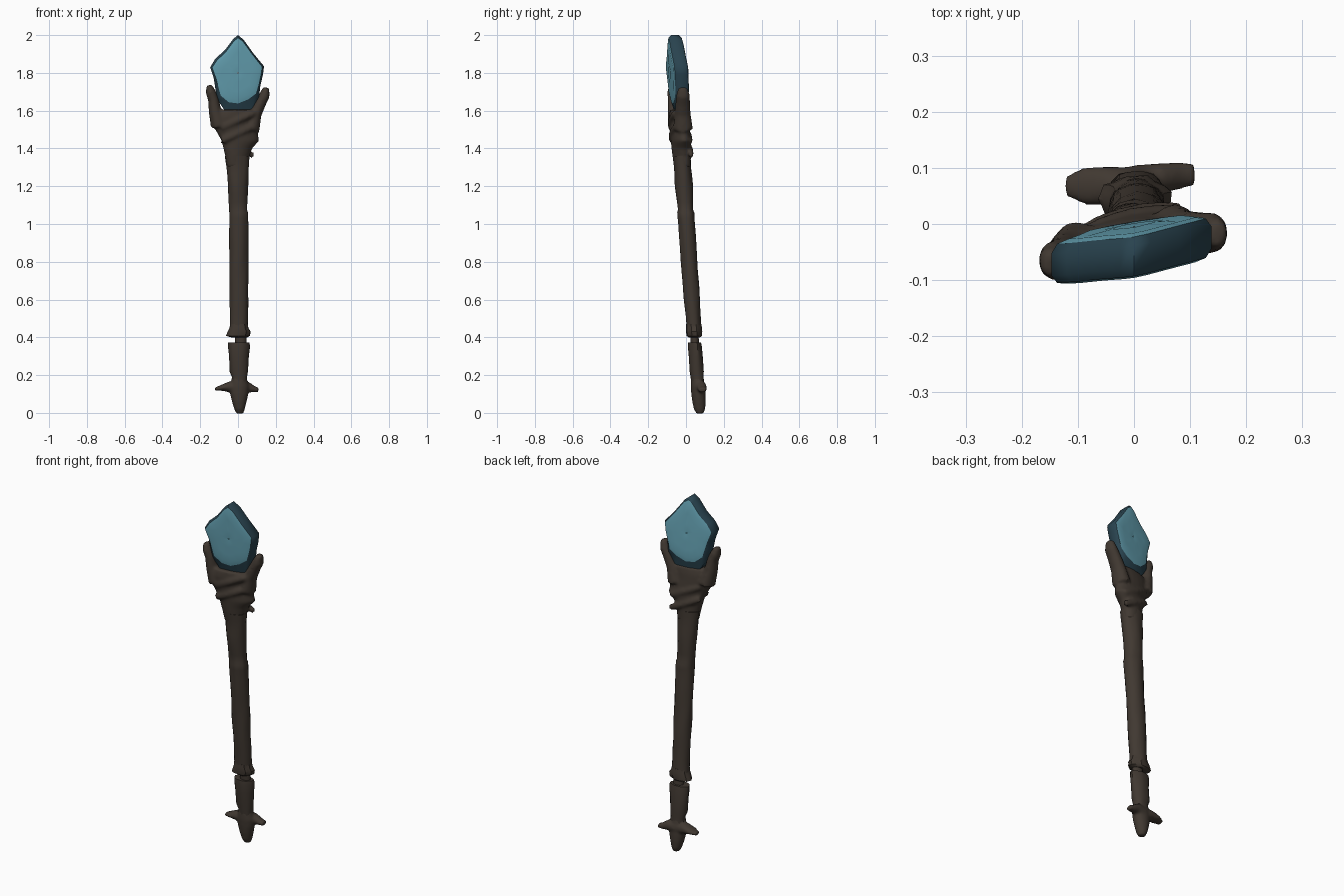
import bpy, bmesh, math
from mathutils import Vector, noise

if "Cube" in bpy.data.objects:
    bpy.data.objects.remove(bpy.data.objects["Cube"])

YAW = 0.17  # the head is turned slightly about the shaft


def material(name, rgb):
    m = bpy.data.materials.new(name)
    m.use_nodes = True
    m.diffuse_color = (*rgb, 1)
    m.node_tree.nodes["Principled BSDF"].inputs["Base Color"].default_value = (*rgb, 1)
    return m


wood = material("dark wood", (0.052, 0.040, 0.031))
deep = material("deep blue crystal", (0.022, 0.056, 0.078))
pale = material("pale blue crystal", (0.13, 0.36, 0.45))


def lean(z):
    """Depth of the leaning centre line at height z."""
    return 0.073 - 0.07 * z


def loft(bm, rings, cap=True):
    """Skin a list of rings, each an equal-length list of points."""
    rows = [[bm.verts.new(p) for p in ring] for ring in rings]
    for a, b in zip(rows, rows[1:]):
        for i in range(len(a)):
            j = (i + 1) % len(a)
            bm.faces.new((a[i], a[j], b[j], b[i]))
    if cap:
        bm.faces.new(rows[0][::-1])
        bm.faces.new(rows[-1])


def upright(bm, sections, yaw=0, sides=20, rough=0.0):
    """Loft of level ellipses: (z, left x, right x, half depth)."""
    rings = []
    for z, x0, x1, ry in sections:
        ring = []
        for i in range(sides):
            t = math.tau * i / sides
            x = (x0 + x1) / 2 + (x1 - x0) / 2 * math.cos(t)
            k = 1 + rough * noise.noise(Vector((math.cos(t) * 2, math.sin(t) * 2, z * 7)))
            ring.append((x * k, lean(z) + x * yaw + ry * k * math.sin(t), z))
        rings.append(ring)
    loft(bm, rings)


def tube(bm, path, sides=12):
    """Round branch through (x, y, z, radius across, radius along z or y)."""
    pts = [Vector(p[:3]) for p in path]
    rings = []
    for k, p in enumerate(path):
        d = (pts[min(k + 1, len(pts) - 1)] - pts[max(k - 1, 0)]).normalized()
        u = d.cross(Vector((0, 1, 0))).normalized()
        v = u.cross(d)
        rings.append([pts[k] + u * math.cos(math.tau * i / sides) * p[3]
                      + v * math.sin(math.tau * i / sides) * p[4] for i in range(sides)])
    loft(bm, rings)


def finish(name, bm, mats, angle=50):
    bmesh.ops.recalc_face_normals(bm, faces=bm.faces)
    me = bpy.data.meshes.new(name)
    bm.to_mesh(me)
    bm.free()
    ob = bpy.data.objects.new(name, me)
    bpy.context.collection.objects.link(ob)
    for m in mats:
        me.materials.append(m)
    bpy.ops.object.select_all(action="DESELECT")
    ob.select_set(True)
    bpy.context.view_layer.objects.active = ob
    bpy.ops.object.shade_smooth_by_angle(angle=math.radians(angle))
    return ob


def add_remesh(ob, size):
    r = ob.modifiers.new("merge", "REMESH")
    r.mode, r.voxel_size, r.use_smooth_shade = "VOXEL", size, True
    s = ob.modifiers.new("soften", "SMOOTH")
    s.factor, s.iterations = 0.5, 3


# Shaft, with a ledge near the middle
bm = bmesh.new()
spec = [(0.41, -0.045, 0.052, 0.038), (0.6, -0.044, 0.055, 0.042), (0.8, -0.046, 0.055, 0.044),
        (1.0, -0.046, 0.055, 0.044), (1.06, -0.046, 0.055, 0.046), (1.075, -0.047, 0.05, 0.041),
        (1.2, -0.054, 0.052, 0.047), (1.3, -0.06, 0.057, 0.045), (1.36, -0.066, 0.06, 0.048)]
fine = []
for a, b in zip(spec, spec[1:]):
    n = max(1, round((b[0] - a[0]) / 0.04))
    fine += [tuple(p + (q - p) * k / n for p, q in zip(a, b)) for k in range(n)]
upright(bm, fine + [spec[-1]], rough=0.1)
finish("shaft", bm, [wood])

# Ragged collar around the lower shaft
bm = bmesh.new()
upright(bm, [(0.40, -0.035, 0.045, 0.03), (0.408, -0.062, 0.06, 0.04), (0.43, -0.055, 0.066, 0.043),
             (0.45, -0.046, 0.055, 0.042), (0.47, -0.044, 0.052, 0.04)], rough=0.2)
finish("collar", bm, [wood], 35)

# Narrow bridge at the break, set toward the back
bm = bmesh.new()
upright(bm, [(0.34, -0.015, 0.045, 0.022), (0.43, -0.015, 0.045, 0.022)])
finish("broken_core", bm, [wood])

# Lower grip
bm = bmesh.new()
upright(bm, [(0.14, -0.04, 0.05, 0.034), (0.19, -0.032, 0.05, 0.034), (0.22, -0.045, 0.056, 0.037),
             (0.30, -0.046, 0.056, 0.037), (0.35, -0.05, 0.06, 0.037), (0.372, -0.05, 0.058, 0.034)],
        rough=0.12)
finish("lower_grip", bm, [wood])

# Pommel with two flat thorns
bm = bmesh.new()
upright(bm, [(-0.004, -0.008, 0.028, 0.018), (0.02, -0.02, 0.036, 0.03), (0.06, -0.032, 0.046, 0.036),
             (0.10, -0.042, 0.055, 0.038), (0.14, -0.045, 0.058, 0.038), (0.17, -0.036, 0.05, 0.035),
             (0.2, -0.03, 0.045, 0.03)])
tube(bm, [(0, 0.068, 0.13, 0.04, 0.034), (-0.05, 0.068, 0.138, 0.028, 0.035),
          (-0.09, 0.068, 0.132, 0.015, 0.034), (-0.122, 0.068, 0.125, 0.009, 0.018)])
tube(bm, [(0, 0.075, 0.13, 0.04, 0.03), (0.05, 0.082, 0.138, 0.03, 0.027),
          (0.085, 0.087, 0.125, 0.017, 0.024), (0.108, 0.088, 0.122, 0.012, 0.02)])
add_remesh(finish("pommel", bm, [wood]), 0.007)

# Forked head: swelling trunk, two prongs and twisted root ridges
bm = bmesh.new()
upright(bm, [(1.30, -0.058, 0.055, 0.042), (1.36, -0.068, 0.061, 0.048), (1.40, -0.078, 0.075, 0.05),
             (1.44, -0.088, 0.112, 0.052), (1.48, -0.11, 0.105, 0.05), (1.53, -0.138, 0.095, 0.048),
             (1.57, -0.14, 0.10, 0.046), (1.605, -0.118, 0.108, 0.04)], YAW)
prongs = [[(-0.1, 1.52, 0.045), (-0.122, 1.6, 0.034), (-0.13, 1.66, 0.029), (-0.145, 1.7, 0.027),
           (-0.153, 1.735, 0.015)],
          [(0.07, 1.5, 0.045), (0.09, 1.58, 0.035), (0.118, 1.64, 0.031), (0.14, 1.68, 0.029),
           (0.15, 1.722, 0.017)]]
for prong in prongs:
    tube(bm, [(x, lean(z) + x * YAW + 0.005, z, r, r + 0.008) for x, z, r in prong])
for side in (-1, 1):
    for z0 in (1.37, 1.44, 1.51):
        path = []
        for k in range(7):
            x = -0.085 + 0.028 * k
            z = z0 + 0.013 * k * -side
            y = lean(z) + x * YAW + side * 0.047 * math.sqrt(1 - (x / 0.12) ** 2)
            path.append((x, y, z, 0.017, 0.013))
        if z0 > 1.4:
            tube(bm, path, 8)
add_remesh(finish("forked_head", bm, [wood]), 0.009)

# Crystal: dark slab with rounded rim and pale front and back faces
outline = [(0.0, 2.0), (0.03, 1.975), (0.08, 1.905), (0.138, 1.835), (0.132, 1.79), (0.118, 1.73),
           (0.11, 1.66), (0.07, 1.6), (0.0, 1.57), (-0.07, 1.6), (-0.11, 1.66), (-0.122, 1.73),
           (-0.128, 1.77), (-0.147, 1.83), (-0.12, 1.875), (-0.07, 1.92), (-0.025, 1.98)]
facet = [(0.0, 1.985), (0.025, 1.968), (0.074, 1.9), (0.128, 1.832), (0.122, 1.79), (0.107, 1.73),
         (0.095, 1.69), (0.055, 1.66), (0.0, 1.638), (-0.05, 1.645), (-0.092, 1.68), (-0.105, 1.73),
         (-0.116, 1.77), (-0.137, 1.828), (-0.11, 1.868), (-0.065, 1.91), (-0.022, 1.968)]


def slab(points, depth, scale=1.0):
    mid = 1.8
    return [(x * scale, lean(mid + (z - mid) * scale) + 0.008 + x * scale * YAW + depth,
             mid + (z - mid) * scale) for x, z in points]


bm = bmesh.new()
loft(bm, [slab(facet, -0.035), slab(outline, -0.02), slab(outline, 0.02), slab(facet, 0.035)], False)
finish("crystal_rim", bm, [deep], 60)

for name, s in (("crystal_front_face", -1), ("crystal_back_face", 1)):
    bm = bmesh.new()
    rings = [slab(facet, s * 0.035)]
    for scale, bulge in ((0.85, 0.040), (0.6, 0.039), (0.3, 0.043), (0.02, 0.040)):
        rings.append(slab(facet, s * bulge, scale))
    loft(bm, rings, False)
    ob = finish(name, bm, [pale], 60)
    # Open sheets: make the normals face outward
    if sum(p.normal.y for p in ob.data.polygons) * s < 0:
        ob.data.flip_normals()
